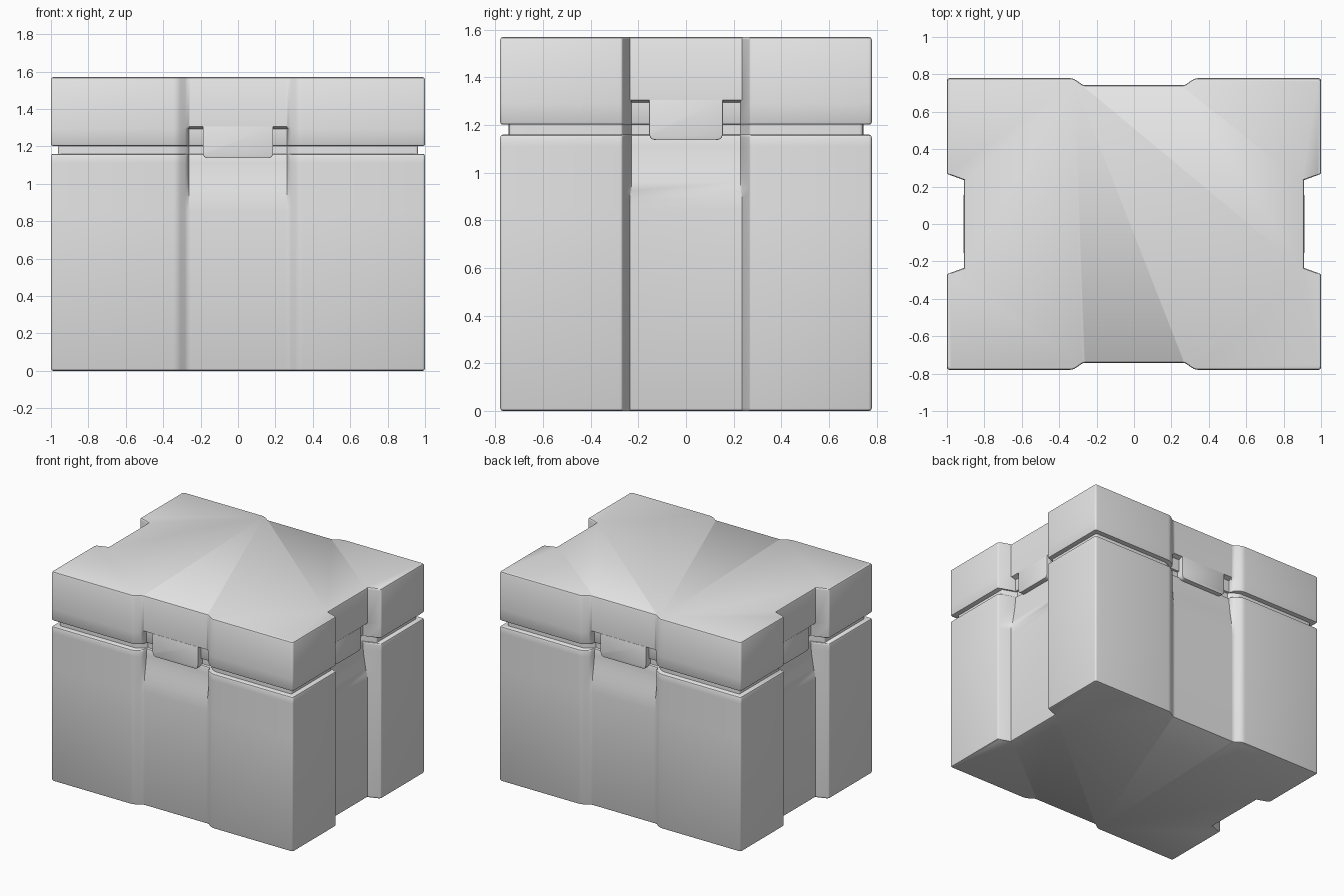
import bpy, bmesh, math

if "Cube" in bpy.data.objects:
    bpy.data.objects.remove(bpy.data.objects["Cube"])

grey = bpy.data.materials.new("light_grey")
grey.diffuse_color = (0.8, 0.8, 0.8, 1)
grey.use_nodes = True
grey.node_tree.nodes["Principled BSDF"].inputs["Base Color"].default_value = grey.diffuse_color

HX, HY = 1.0, 0.78        # half size of the case
FX, FY = 0.91, 0.742      # recess floors on the sides and on front/back


def round_corners(pts, radii, steps=3):
    """Round inner points of an open path with small curves."""
    out = [pts[0]]
    for i in range(1, len(pts) - 1):
        p, r = pts[i], radii[i]
        if r == 0:
            out.append(p)
            continue
        ends = []
        for q in (pts[i - 1], pts[i + 1]):
            k = r / math.dist(p, q)
            ends.append((p[0] + (q[0] - p[0]) * k, p[1] + (q[1] - p[1]) * k))
        a, b = ends
        for s in range(steps + 1):
            t = s / steps
            out.append(tuple((1 - t) ** 2 * a[j] + 2 * t * (1 - t) * p[j] + t * t * b[j]
                             for j in (0, 1)))
    return out + [pts[-1]]


def outline(d, e):
    """Case outline, inset by d, with the middle of each recess e deeper."""
    q = [(FX - d - e, 0.228), (FX - d, 0.235), (HX - d, 0.268), (HX - d, HY - d),
         (0.325, HY - d), (0.272, FY - d), (0.262, FY - d - e)]
    q = round_corners(q, [0, 0, 0.008, 0.014, 0.022, 0.015, 0])
    m = [(-x, y) for x, y in reversed(q)]
    top = q + m
    return top + [(-x, -y) for x, y in top]


def finish(name, bm):
    bmesh.ops.recalc_face_normals(bm, faces=bm.faces)
    me = bpy.data.meshes.new(name)
    bm.to_mesh(me)
    bm.free()
    me.materials.append(grey)
    ob = bpy.data.objects.new(name, me)
    bpy.context.collection.objects.link(ob)
    bpy.ops.object.select_all(action='DESELECT')
    ob.select_set(True)
    bpy.context.view_layer.objects.active = ob
    bpy.ops.object.shade_smooth_by_angle(angle=math.radians(35))
    return ob


def loft(name, levels):
    """Stack outlines given as (z, inset, recess depth) into a solid."""
    bm = bmesh.new()
    rings = [[bm.verts.new((x, y, z)) for x, y in outline(d, e)] for z, d, e in levels]
    for a, b in zip(rings, rings[1:]):
        n = len(a)
        for i in range(n):
            j = (i + 1) % n
            bm.faces.new((a[i], a[j], b[j], b[i]))
    bm.faces.new(rings[0][::-1])
    bm.faces.new(rings[-1])
    return finish(name, bm)


# body: recess floors curve inwards towards the top
R = 0.012
levels = [(0, R, 0), (R * 0.3, R * 0.3, 0), (R, 0, 0), (0.85, 0, 0)]
for i in range(1, 9):
    t = i / 8
    levels.append((0.85 + 0.298 * t, 0, 0.035 * t * t * (3 - 2 * t)))
levels += [(1.156, 0.003, 0.035), (1.16, 0.01, 0.035)]
loft("body", levels)

# narrow core seen in the groove
loft("groove_core", [(1.1, 0.038, 0.015), (1.25, 0.038, 0.015)])

# lid with a ledge above each latch
loft("lid", [(1.203, 0.008, 0.035), (1.205, 0.003, 0.035), (1.211, 0, 0.035),
             (1.294, 0, 0.035), (1.306, 0, 0), (1.57 - R, 0, 0),
             (1.57 - R * 0.3, R * 0.3, 0), (1.57, R, 0)])


def latch(name, half, floor, angle):
    """Plate with rounded lower corners, flush with the recess floor."""
    z0, z1 = 1.137, 1.307
    path = [(-half, z1), (-half, z0), (half, z0), (half, z1)]
    path = round_corners(path, [0, 0.032, 0.032, 0], 5)
    bm = bmesh.new()
    face = bm.faces.new([bm.verts.new((x, -floor - 0.002, z)) for x, z in path])
    ext = bmesh.ops.extrude_face_region(bm, geom=[face], use_keep_orig=True)
    back = [v for v in ext["geom"] if isinstance(v, bmesh.types.BMVert)]
    bmesh.ops.translate(bm, verts=back, vec=(0, 0.07, 0))
    rim = [e for e in face.edges]
    bmesh.ops.bevel(bm, geom=rim, offset=0.004, segments=2, affect='EDGES', profile=0.5)
    ob = finish(name, bm)
    ob.rotation_euler.z = angle


# one latch on each side
latch("front_latch", 0.188, FY, 0)
latch("back_latch", 0.188, FY, math.pi)
latch("right_latch", 0.155, FX, math.pi / 2)
latch("left_latch", 0.155, FX, -math.pi / 2)
